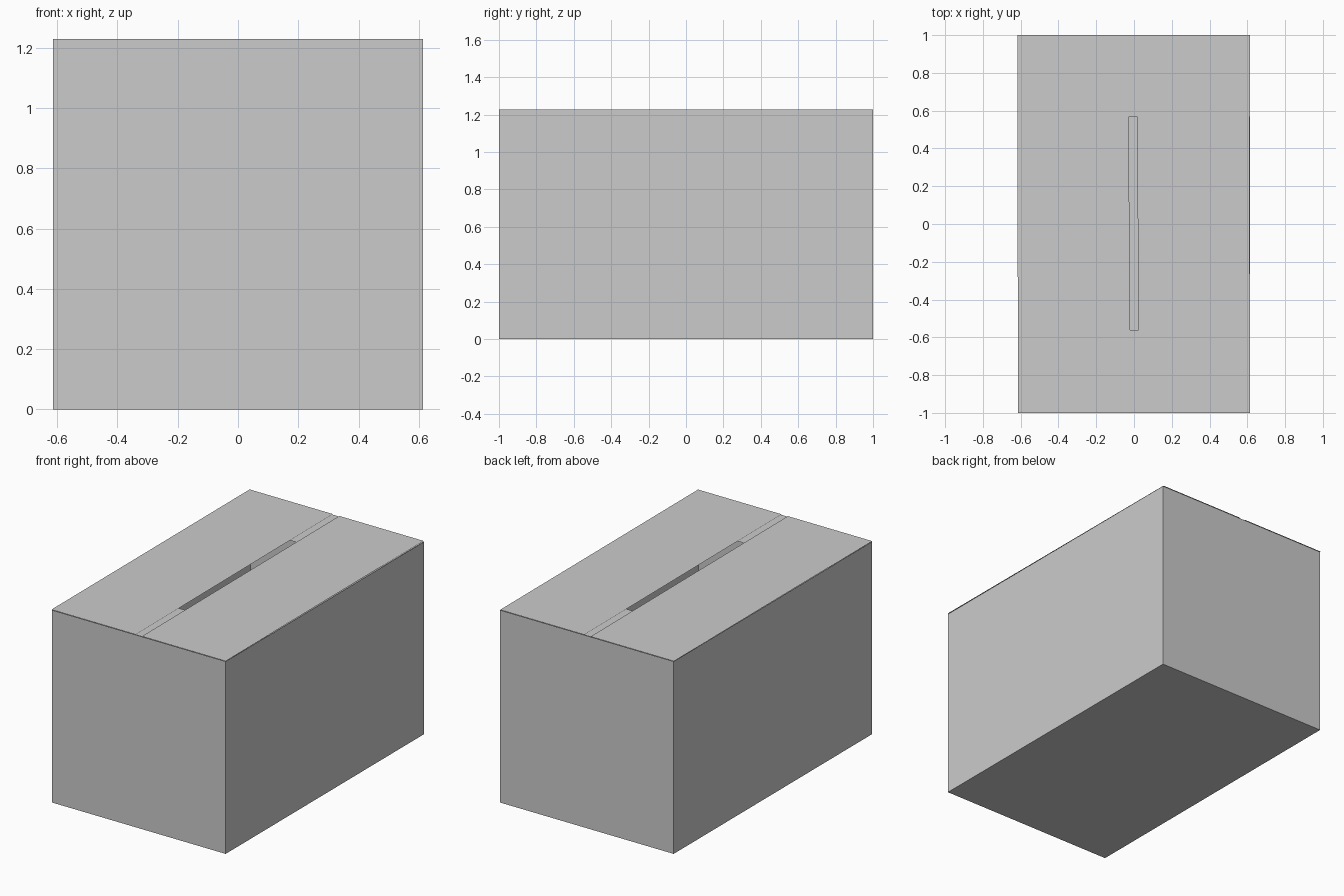
import bpy, bmesh

if "Cube" in bpy.data.objects:
    bpy.data.objects.remove(bpy.data.objects["Cube"])

W, L, H = 0.613, 1.0, 1.228   # half width, half length, wall height


def make_object(name, bm):
    mesh = bpy.data.meshes.new(name)
    bm.to_mesh(mesh)
    bm.free()
    obj = bpy.data.objects.new(name, mesh)
    bpy.context.collection.objects.link(obj)
    return obj


def flap(name, corners, z):
    """Thin cardboard sheet lying at height z, corners counter-clockwise."""
    bm = bmesh.new()
    bm.faces.new([bm.verts.new((x, y, z)) for x, y in corners])
    make_object(name, bm)


# Open-topped carton: four walls and a floor
bm = bmesh.new()
bmesh.ops.create_cube(bm, size=1)
bmesh.ops.scale(bm, vec=(2 * W, 2 * L, H), verts=bm.verts)
bmesh.ops.translate(bm, vec=(0, 0, H / 2), verts=bm.verts)
top = [f for f in bm.faces if f.normal.z > 0.9]
bmesh.ops.delete(bm, geom=top, context='FACES_ONLY')
make_object("carton_body", bm)

# Short inner flaps folded in from the front and back walls
flap("front_inner_flap", [(-W, -L), (W, -L), (W, -0.56), (-W, -0.56)], H + 0.001)
flap("back_inner_flap", [(-W, 0.57), (W, 0.57), (W, L), (-W, L)], H + 0.001)

# Long outer flaps, very slightly skewed, leaving a narrow gap between them
flap("left_outer_flap", [(-0.614, -L), (-0.019, -L), (-0.030, L), (-0.618, L)], H + 0.005)
flap("right_outer_flap", [(0.025, -L), (0.615, -L), (0.609, L), (0.015, L)], H + 0.005)
